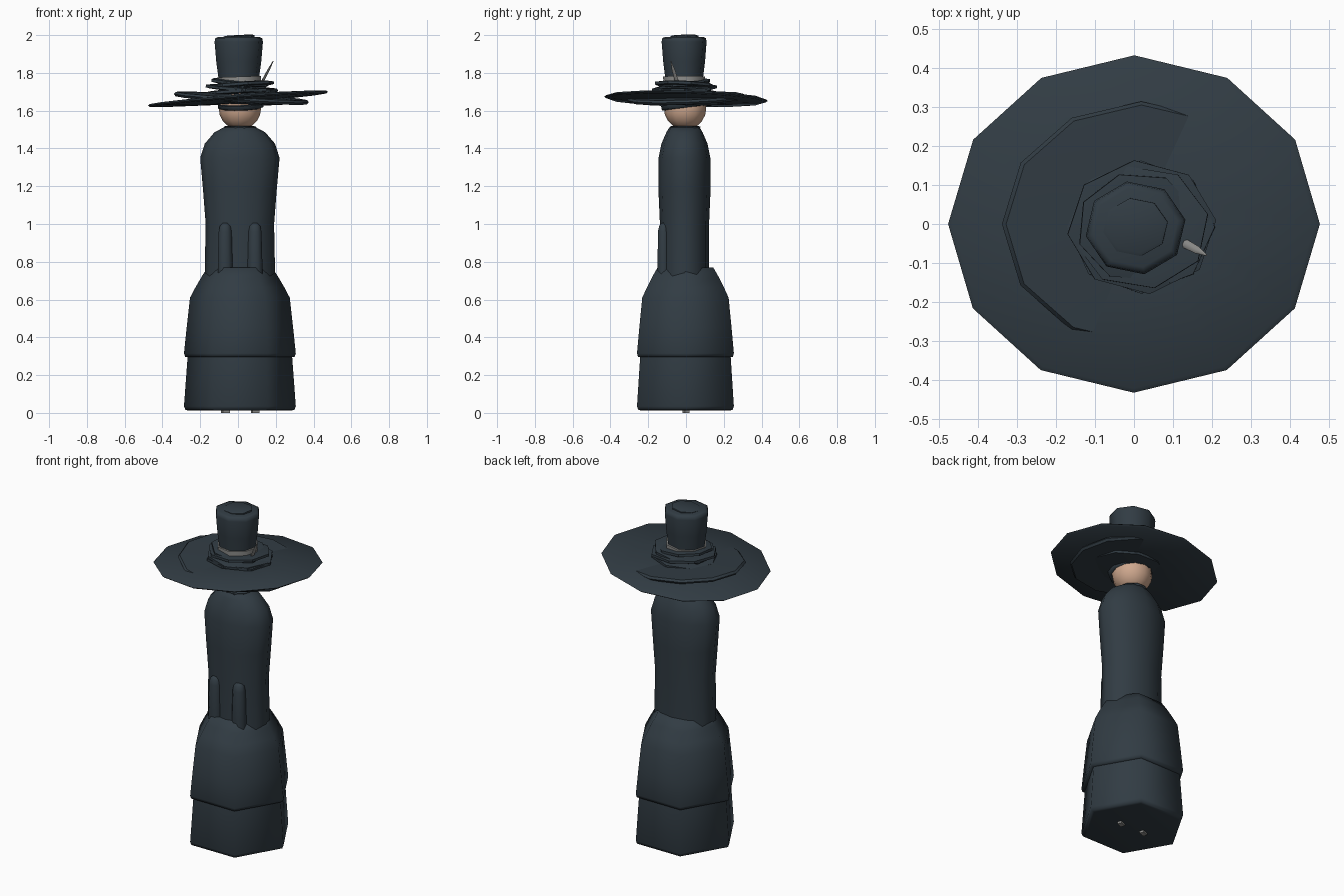
import bpy, bmesh, math
from mathutils import Vector, Euler

if "Cube" in bpy.data.objects:
    bpy.data.objects.remove(bpy.data.objects["Cube"])


def material(name, rgb):
    m = bpy.data.materials.new(name)
    m.diffuse_color = (*rgb, 1)
    m.use_nodes = True
    m.node_tree.nodes["Principled BSDF"].inputs["Base Color"].default_value = m.diffuse_color
    return m


CLOTH = material("dark slate cloth", (0.031, 0.045, 0.057))
SKIN = material("skin", (0.62, 0.39, 0.27))
GREY = material("grey trim", (0.28, 0.28, 0.27))


def finish(name, bm, mat, angle=70, loc=(0, 0, 0), rot=(0, 0, 0)):
    bmesh.ops.recalc_face_normals(bm, faces=bm.faces)
    me = bpy.data.meshes.new(name)
    bm.to_mesh(me)
    bm.free()
    me.materials.append(mat)
    ob = bpy.data.objects.new(name, me)
    ob.location = loc
    ob.rotation_euler = Euler([math.radians(a) for a in rot])
    bpy.context.collection.objects.link(ob)
    bpy.ops.object.select_all(action='DESELECT')
    ob.select_set(True)
    bpy.context.view_layer.objects.active = ob
    bpy.ops.object.shade_smooth_by_angle(angle=math.radians(angle))
    return ob


def lathe(name, rings, sides, mat, loc=(0, 0, 0), rot=(0, 0, 0), turn=0, angle=70):
    """Closed stack of polygon rings, each (x radius, y radius, z)."""
    bm = bmesh.new()
    loops = []
    for rx, ry, z in rings:
        loops.append([bm.verts.new((rx * math.cos(a), ry * math.sin(a), z))
                      for a in (2 * math.pi * i / sides + math.radians(turn)
                                for i in range(sides))])
    for lo, hi in zip(loops, loops[1:]):
        for i in range(sides):
            j = (i + 1) % sides
            bm.faces.new((lo[i], lo[j], hi[j], hi[i]))
    bm.faces.new(loops[0])
    bm.faces.new(loops[-1])
    return finish(name, bm, mat, angle, loc, rot)


def even(pairs, k=1.0):
    return [(r, r * k, z) for r, z in pairs]


# Six-sided skirt in two tiers
lathe("lower_skirt", even([(0.27, 0.012), (0.288, 0.016), (0.296, 0.035),
                           (0.275, 0.32)]), 6, CLOTH, (0.01, -0.003, 0))
lathe("upper_skirt", even([(0.27, 0.295), (0.29, 0.297), (0.296, 0.315), (0.282, 0.45),
                           (0.264, 0.61), (0.235, 0.665), (0.2, 0.725), (0.17, 0.77)]),
      6, CLOTH, (0.01, -0.003, 0))

# Torso with rounded shoulders
lathe("torso", [(0.185, 0.13, 0.725), (0.186, 0.13, 0.75), (0.181, 0.13, 1.0),
                (0.195, 0.138, 1.18), (0.21, 0.137, 1.35), (0.186, 0.122, 1.425),
                (0.135, 0.096, 1.485), (0.085, 0.08, 1.512)],
      12, CLOTH, (0.01, -0.008, 0))
lathe("collar", even([(0.082, 1.495), (0.085, 1.515), (0.07, 1.52)]), 10, CLOTH, (0.01, -0.005, 0))

# Hanging sleeves on the front
for side, x in (("left", -0.068), ("right", 0.09)):
    lathe(side + "_sleeve", [(0.042, 0.035, 0.68), (0.042, 0.035, 0.8), (0.037, 0.033, 0.96),
                             (0.03, 0.026, 0.99), (0.015, 0.014, 1.004)],
          8, CLOTH, (x, -0.118, 0), turn=22.5)
    # Shoe soles under the skirt
    bm = bmesh.new()
    bmesh.ops.create_cube(bm, size=1)
    bmesh.ops.scale(bm, vec=(0.04, 0.025, 0.012), verts=bm.verts)
    finish(side + "_shoe_sole", bm, GREY, 30, (x + 0.002, 0, 0.006), (0, 0, 20))

# Head and the dark band around it
bm = bmesh.new()
bmesh.ops.create_uvsphere(bm, u_segments=12, v_segments=10, radius=0.112)
finish("head", bm, SKIN, 60, (0.01, -0.005, 1.612))
lathe("head_band", even([(0.105, -0.014), (0.12, -0.01), (0.122, 0.01), (0.105, 0.014)]),
      10, CLOTH, (0.015, -0.015, 1.625), (6, -2, 0))

# Crossed brims of the hat
K = 0.905
lathe("wide_brim", even([(0.15, -0.022), (0.467, -0.008), (0.479, 0), (0.467, 0.008),
                         (0.15, 0.022)], K), 12, CLOTH, (0, 0, 1.663), (-1.5, -4.4, 0), angle=40)
lathe("inner_brim", even([(0.15, -0.02), (0.348, -0.012), (0.358, 0), (0.348, 0.012),
                          (0.15, 0.02)], 0.88), 12, CLOTH, (0.018, 0, 1.666), (2, 3.6, 0), angle=40)
lathe("under_brim", even([(0.12, -0.014), (0.22, -0.008), (0.225, 0.004), (0.12, 0.014)], 0.85),
      10, CLOTH, (0.04, -0.01, 1.645), (-2, 1, 0), angle=40)

# Stacked rolls around the base of the crown
for i, (r, x, z, tilt) in enumerate(((0.19, 0.018, 1.7, -3), (0.192, 0.02, 1.718, 4),
                                     (0.178, 0.016, 1.737, -4), (0.158, 0.01, 1.749, 5))):
    lathe("hat_roll_%d" % (i + 1), even([(r - 0.03, -0.012), (r, -0.007), (r, 0.007),
                                         (r - 0.03, 0.012)], 0.9), 8, CLOTH,
          (x, -0.008, z), (tilt * 0.6, tilt, 0), turn=6 * i, angle=40)

# Crown, grey ribbon and the small tilted cap on top
lathe("crown", even([(0.105, 1.69), (0.11, 1.78), (0.121, 1.86), (0.13, 1.965), (0.126, 1.984),
                     (0.11, 1.99)], 0.93), 8, CLOTH, (0.004, -0.01, 0), turn=10, angle=60)
lathe("hat_ribbon", even([(0.117, -0.016), (0.119, 0.012)], 0.95), 8, GREY,
      (0.006, -0.01, 1.768), (0, -2, 0), turn=10, angle=60)
lathe("crown_cap", even([(0.084, -0.012), (0.084, 0.006), (0.074, 0.01)], 0.9), 8, CLOTH,
      (0.004, -0.008, 1.989), (1.5, -3, 0), turn=10, angle=40)

# Quill tucked in the ribbon
base, tip = Vector((0.122, -0.045, 1.74)), Vector((0.186, -0.08, 1.862))
d = tip - base
quill = lathe("quill", [(0.012, 0.006, 0), (0.01, 0.005, d.length * 0.6),
                        (0.002, 0.002, d.length)], 6, GREY, base)
quill.rotation_euler = d.to_track_quat('Z', 'Y').to_euler()
